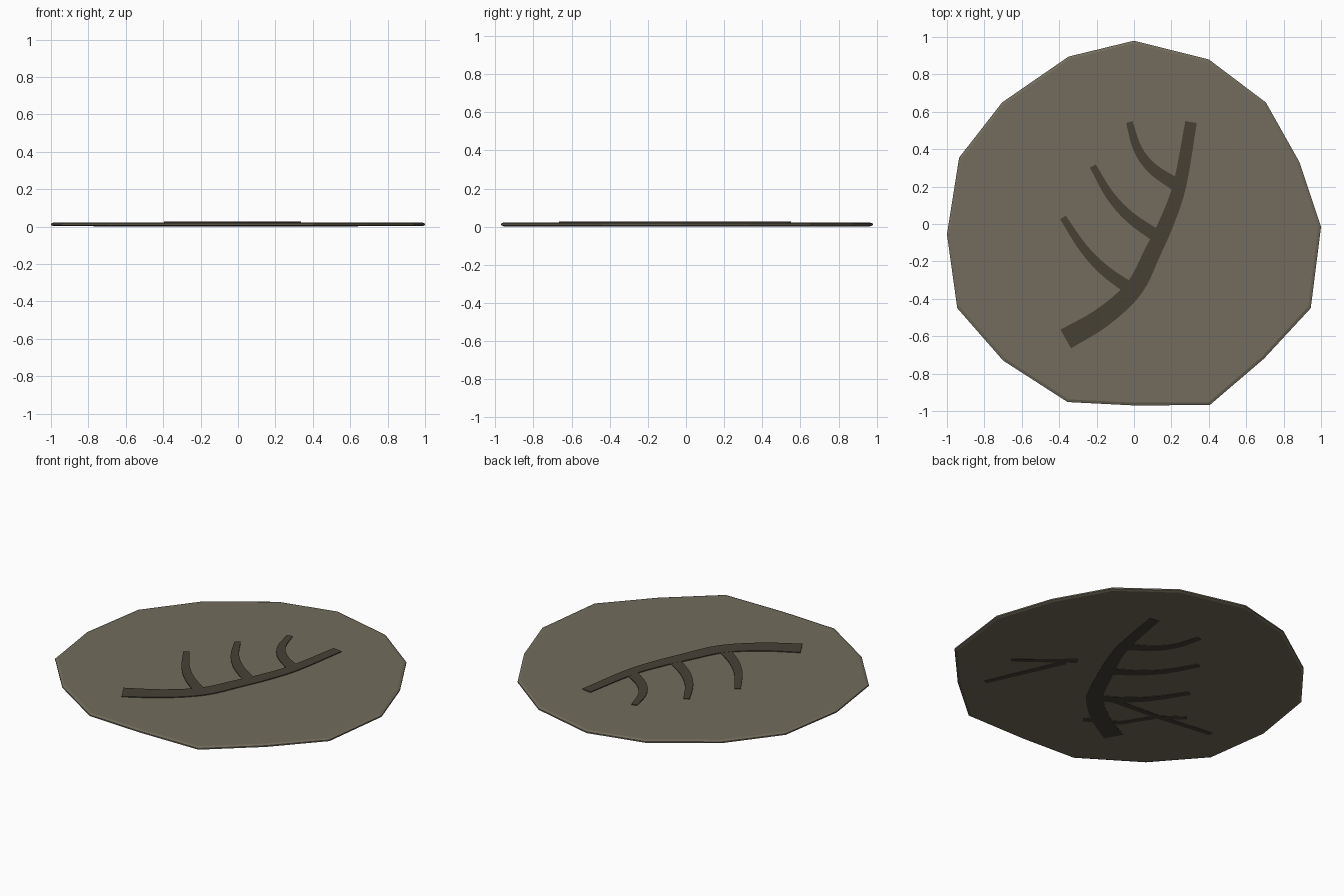
import bpy, bmesh
from mathutils import Vector

if "Cube" in bpy.data.objects:
    bpy.data.objects.remove(bpy.data.objects["Cube"])


def material(name, rgb):
    m = bpy.data.materials.new(name)
    m.diffuse_color = (*rgb, 1)
    m.use_nodes = True
    m.node_tree.nodes["Principled BSDF"].inputs["Base Color"].default_value = m.diffuse_color
    return m


STONE = material("olive grey stone", (0.171, 0.150, 0.107))
DARK = material("dark umber", (0.061, 0.053, 0.036))


def finish(bm, name, mat):
    bmesh.ops.recalc_face_normals(bm, faces=bm.faces[:])
    me = bpy.data.meshes.new(name)
    bm.to_mesh(me)
    bm.free()
    me.materials.append(mat)
    ob = bpy.data.objects.new(name, me)
    bpy.context.collection.objects.link(ob)
    return ob


def slab(outline, levels, name, mat):
    """Loft one outline through (z, scale) levels and cap both ends."""
    bm = bmesh.new()
    rings = [[bm.verts.new((x * s, y * s, z)) for x, y in outline] for z, s in levels]
    n = len(outline)
    for a, b in zip(rings, rings[1:]):
        for i in range(n):
            j = (i + 1) % n
            bm.faces.new((a[i], a[j], b[j], b[i]))
    bm.faces.new(rings[0][::-1])
    bm.faces.new(rings[-1])
    return finish(bm, name, mat)


def smooth_path(pts, steps=4):
    """Catmull-Rom subdivision of a 2D path."""
    p = [Vector(q) for q in pts]
    p = [2 * p[0] - p[1]] + p + [2 * p[-1] - p[-2]]
    out = []
    for a, b, c, d in zip(p, p[1:], p[2:], p[3:]):
        for k in range(steps):
            t = k / steps
            out.append(0.5 * (2 * b + (c - a) * t + (2 * a - 5 * b + 4 * c - d) * t * t
                              + (3 * b - a - 3 * c + d) * t ** 3))
    return out + [p[-2]]


def ribbon(pts, w0, w1, z0, z1, name, steps=4):
    """Tapering flat bar along a path."""
    p = smooth_path(pts, steps) if steps > 1 else [Vector(q) for q in pts]
    bm = bmesh.new()
    rows = []
    for i, q in enumerate(p):
        d = (p[min(i + 1, len(p) - 1)] - p[max(i - 1, 0)]).normalized()
        side = Vector((-d.y, d.x)) * (w0 + (w1 - w0) * i / (len(p) - 1)) / 2
        a, b = q + side, q - side
        rows.append([bm.verts.new((v.x, v.y, z))
                     for v, z in ((a, z0), (b, z0), (b, z1), (a, z1))])
    for r, s in zip(rows, rows[1:]):
        for k in range(4):
            m = (k + 1) % 4
            bm.faces.new((r[k], r[m], s[m], s[k]))
    bm.faces.new(rows[0][::-1])
    bm.faces.new(rows[-1])
    return finish(bm, name, DARK)


# Faceted stone disc with a thin bevelled rim
OUTLINE = [(0, .98), (.40, .88), (.705, .65), (.885, .33), (1, -.015), (.945, -.45),
           (.695, -.72), (.405, -.968), (0, -.97), (-.355, -.952), (-.70, -.73),
           (-.945, -.45), (-1, -.055), (-.935, .355), (-.705, .65), (-.35, .895)]
slab(OUTLINE, [(.002, .985), (.008, 1), (.016, 1), (.022, .985)], "stone_disc", STONE)

# Curved main stem, running through the disc
ribbon([(-.365, -.615), (-.17, -.50), (0, -.345), (.10, -.15), (.175, .01),
        (.245, .21), (.305, .545)], .115, .062, 0, .027, "main_stem")

# Three side branches
BRANCHES = [[(0, -.36), (-.155, -.25), (-.27, -.13), (-.38, .035)],
            [(.13, -.07), (-.02, .035), (-.13, .155), (-.22, .31)],
            [(.225, .21), (.10, .295), (.02, .40), (-.025, .545)]]
for i, path in enumerate(BRANCHES):
    ribbon(path, .07, .036, 0, .0265, f"side_branch_{i + 1}")

# Straight cracks, seen on the underside and ending just below the top face
CRACKS = [[(.337, -.092), (.632, -.326)],
          [(.38, -.15), (.585, -.609)],
          [(-.04, -.31), (-.41, -.285), (-.77, -.24)],
          [(-.11, -.58), (-.30, -.47), (-.41, -.29), (-.55, -.19)]]
for i, path in enumerate(CRACKS):
    ribbon(path, .04, .032, .0005, .0215, f"crack_{i + 1}", steps=1)
